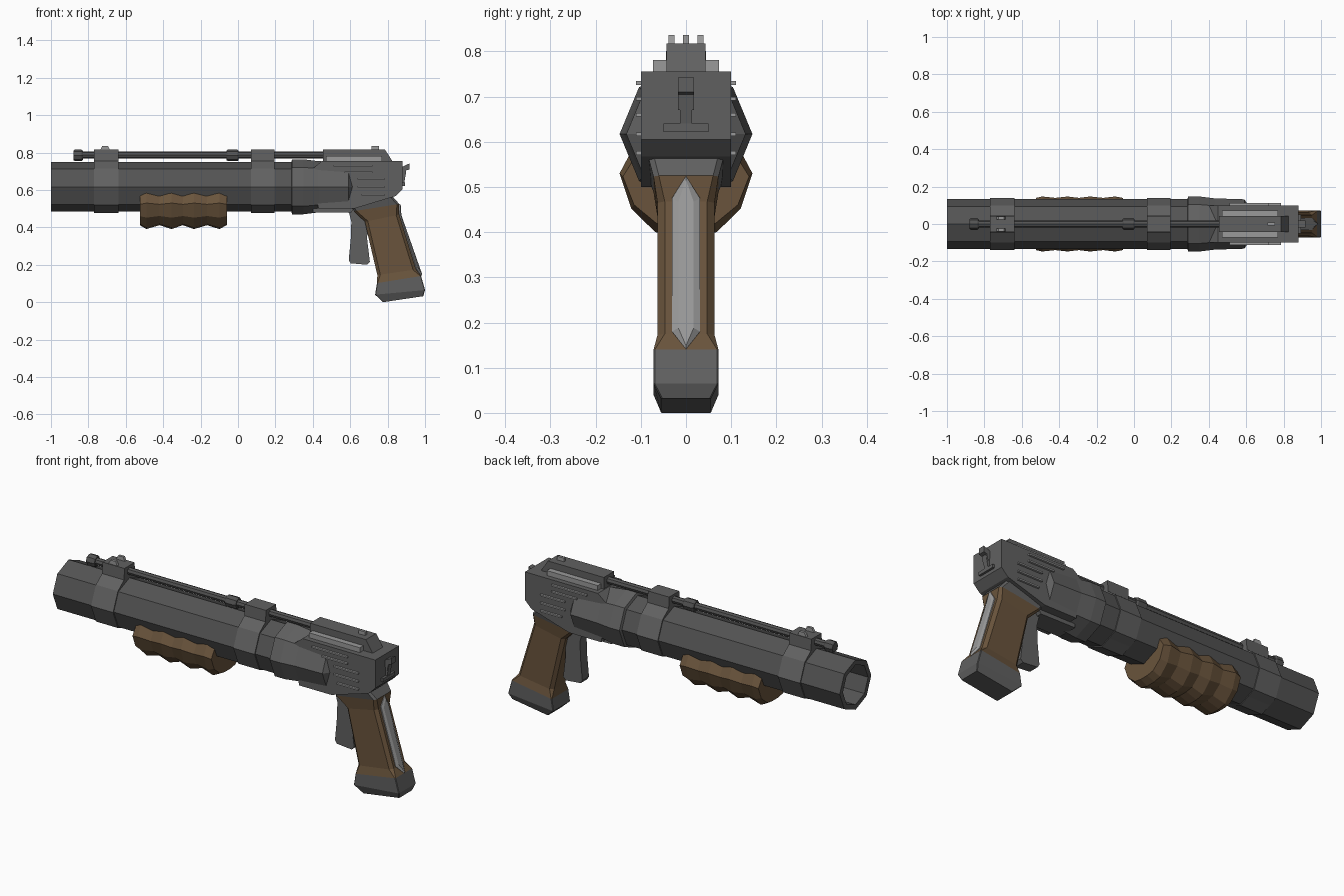
import bpy, bmesh, math

if "Cube" in bpy.data.objects:
    bpy.data.objects.remove(bpy.data.objects["Cube"])

def mat(name, r, g, b):
    m = bpy.data.materials.new(name)
    m.diffuse_color = (r, g, b, 1)
    m.use_nodes = True
    m.node_tree.nodes["Principled BSDF"].inputs["Base Color"].default_value = m.diffuse_color
    return m

DARK = mat("dark_steel", .088, .088, .088)
GREY = mat("grey_steel", .118, .118, .118)
LIGHT = mat("light_steel", .32, .32, .32)
BROWN = mat("brown_grip", .142, .088, .045)
ZC = .617  # barrel axis height

def loft(name, rings, material):
    """Skin a list of equal-length point rings and cap both ends."""
    bm = bmesh.new()
    vs = [[bm.verts.new(p) for p in r] for r in rings]
    n = len(rings[0])
    for a, b in zip(vs, vs[1:]):
        for i in range(n):
            j = (i + 1) % n
            bm.faces.new((a[i], a[j], b[j], b[i]))
    bm.faces.new(vs[0][::-1])
    bm.faces.new(vs[-1])
    bmesh.ops.recalc_face_normals(bm, faces=bm.faces)
    me = bpy.data.meshes.new(name)
    bm.to_mesh(me)
    bm.free()
    me.materials.append(material)
    ob = bpy.data.objects.new(name, me)
    bpy.context.collection.objects.link(ob)
    return ob

def octa(x, r, z=ZC):
    return [(x, r * math.cos(k * math.pi / 4), z + r * math.sin(k * math.pi / 4)) for k in range(8)]

def tube(name, profile, material, z=ZC):
    return loft(name, [octa(x, r, z) for x, r in profile], material)

def side_prism(name, pts, w, material, y=0):
    """Extrude an x-z outline across y, half width w."""
    return loft(name, [[(x, y + s * w, z) for x, z in pts] for s in (-1, 1)], material)

def box(name, x0, x1, y0, y1, z0, z1, material):
    return side_prism(name, [(x0, z0), (x1, z0), (x1, z1), (x0, z1)], (y1 - y0) / 2, material, (y0 + y1) / 2)

def mirrored(half):
    """Close a right-hand y-z outline with its mirror image."""
    return half + [(-y, z) for y, z in reversed(half)]

def slab(f, b, w, c):
    """Tilted grip section from front point f to back point b, corners cut by c."""
    def at(d, y):
        t = d / (b[0] - f[0])
        return (f[0] + d, y, f[1] + t * (b[1] - f[1]))
    L = b[0] - f[0]
    half = [(0, w - c), (c, w), (L - c, w), (L, w - c)]
    return [at(d, y) for d, y in half] + [at(d, -y) for d, y in reversed(half)]

# Hollow octagonal barrel and flared collar running into the receiver
tube("barrel", [(.32, .133), (-1, .133), (-1, .106), (-.55, .106)], DARK)
tube("collar", [(.285, .133), (.29, .147), (.35, .147), (.43, .137), (.59, .132), (.612, .1)], GREY)

# Bands that carry the upper rod
band = mirrored([(.055, .502), (.098, .519), (.139, ZC), (.098, .715), (.046, .755), (.043, .815)])
band = [(0, .478)] + band
for name, x0, x1 in (("front_band", -.77, -.64), ("rear_band", .07, .195)):
    loft(name, [[(x, y, z) for y, z in band] for x in (x0, x1)], GREY)

# Upper rod with its two knobs
tube("upper_rod", [(-.86, .019), (.47, .019)], DARK, .786)
for name, x0, x1 in (("rod_end_knob", -.88, -.83), ("rod_middle_knob", -.062, .004)):
    tube(name, [(x0, .025), (x0 + .008, .031), (x1 - .008, .031), (x1, .025)], DARK, .785)

# Receiver body, top rail and rail side strips
side_prism("receiver", [(.40, .715), (.45, .755), (.88, .755), (.88, .605), (.842, .567),
                        (.62, .5), (.43, .5)], .1, GREY)
side_prism("receiver_underside", [(.40, .48), (.605, .478), (.64, .53), (.40, .53)], .055, GREY)
side_prism("top_rail", [(.455, .74), (.455, .817), (.785, .817), (.825, .755), (.825, .74)], .043, GREY)
for s in (-1, 1):
    box("rail_strip", .47, .77, s * .058 - .015, s * .058 + .015, .75, .781, LIGHT)
    # Raised cooling ribs on the receiver sides
    for z, x0, x1 in ((.73, .51, .72), (.695, .57, .72), (.66, .64, .785), (.617, .64, .785), (.575, .66, .785)):
        box("side_rib", x0, x1, s * .102 - .009, s * .102 + .009, z - .004, z + .004, LIGHT)
    # Front sight posts
    side_prism("front_sight_post", [(-.75, .79), (-.725, .836), (-.695, .836), (-.675, .79)], .007, LIGHT, s * .032)
box("rear_sight", .715, .755, -.007, .007, .81, .836, LIGHT)

# Hammer on the back of the receiver
box("hammer_base", .87, .892, -.05, .05, .622, .64, GREY)
side_prism("hammer_stem", [(.87, .635), (.888, .635), (.9, .7), (.87, .7)], .013, GREY)
side_prism("hammer_spur", [(.87, .705), (.892, .67), (.9, .705), (.917, .71), (.917, .742), (.87, .72)], .018, GREY)

# Pump handle: ribbed shell below the barrel
shell = mirrored([(.11, .6), (.147, .53), (.121, .452), (.068, .4), (.025, .391)])
rings = []
for i, x in enumerate((-.525, -.49, -.42, -.355, -.295, -.235, -.165, -.10, -.06)):
    k = 1 if i % 2 else .92
    rings.append([(x, y * (1 if i % 2 else .95), .495 + (z - .495) * (1 if i % 2 else .8)) for y, z in shell])
loft("pump_handle", rings, BROWN)

# Pistol grip: neck, brown body, butt cap
loft("grip_neck", [slab((.60, .52), (.818, .575), .085, .012),
                   slab((.62, .487), (.862, .525), .072, .012)], GREY)
loft("grip", [slab((.62, .487), (.862, .525), .072, .012),
              slab((.678, .43), (.862, .468), .063, .016),
              slab((.745, .145), (.952, .175), .063, .016),
              slab((.743, .102), (.979, .14), .072, .003)], BROWN)
loft("grip_cap", [slab((.743, .102), (.979, .14), .072, .003),
                  slab((.733, .04), (1.0, .065), .072, .003),
                  slab((.776, 0), (.99, .032), .055, .003)], GREY)

# Pointed light strip down the back of the grip
spine = [(.863, .524), (.864, .475), (.951, .18), (.978, .141)]
def strip(w, trim, out):
    (a, b, c, d) = [(x + out, z) for x, z in spine]
    return [(a[0], 0, a[1] - trim), (b[0], w, b[1] - trim), (c[0], w, c[1] + trim), (d[0] - trim * .3, 0, d[1] + trim),
            (c[0], -w, c[1] + trim), (b[0], -w, b[1] - trim)]
loft("grip_spine", [strip(.032, 0, -.012), strip(.031, 0, .002), strip(.017, .008, .009)], LIGHT)

# Trigger
side_prism("trigger", [(.588, .5), (.606, .43), (.603, .34), (.592, .225), (.602, .208), (.69, .2),
                       (.705, .215), (.69, .34), (.70, .5)], .028, GREY)
